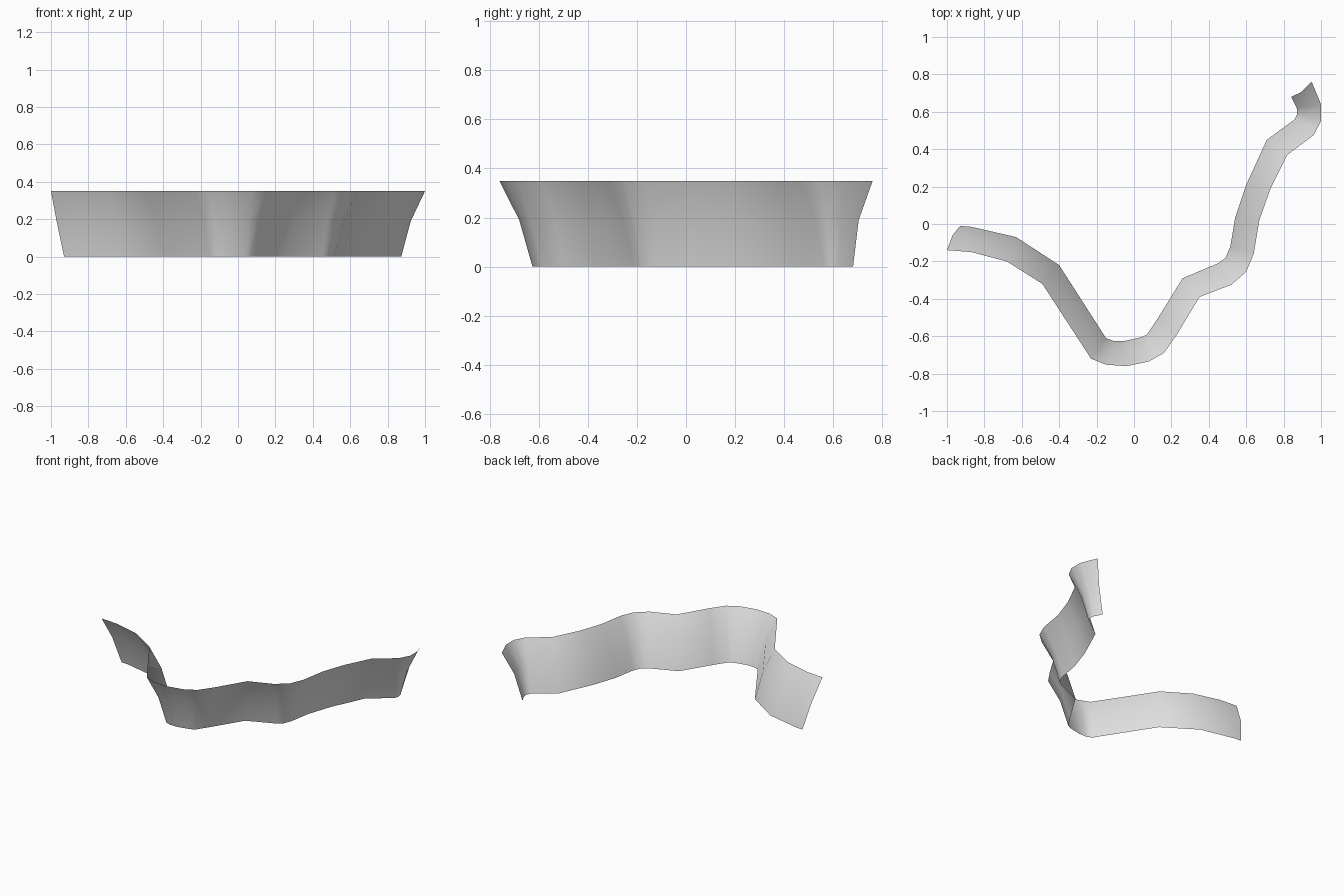
import bpy
import bmesh
import math

cube = bpy.data.objects.get("Cube")
if cube:
    bpy.data.objects.remove(cube, do_unlink=True)

HEIGHT, MID_HEIGHT, MID_FLARE = 0.35, 0.19, 0.4

# Plan curves of the ribbon wall, left end to right end: (x, y)
foot = [(-0.93, -0.01), (-0.87, -0.015), (-0.63, -0.07), (-0.40, -0.22),
        (-0.15, -0.61), (-0.11, -0.625), (-0.05, -0.625), (0.04, -0.605),
        (0.07, -0.59), (0.13, -0.50), (0.26, -0.29), (0.45, -0.21),
        (0.49, -0.18), (0.515, -0.12), (0.54, 0.03), (0.60, 0.21),
        (0.71, 0.45), (0.86, 0.56), (0.873, 0.59), (0.87, 0.62), (0.84, 0.68)]
rim = [(-1.0, -0.14), (-0.87, -0.15), (-0.68, -0.20), (-0.49, -0.32),
       (-0.23, -0.72), (-0.15, -0.752), (-0.04, -0.76), (0.08, -0.735),
       (0.16, -0.69), (0.23, -0.59), (0.35, -0.39), (0.52, -0.325),
       (0.60, -0.255), (0.64, -0.16), (0.67, 0.02), (0.73, 0.19),
       (0.82, 0.37), (0.96, 0.475), (1.0, 0.55), (1.0, 0.64), (0.95, 0.76)]

# The flare bends outward at mid height
middle = [tuple(a + (b - a) * MID_FLARE for a, b in zip(p, q))
          for p, q in zip(foot, rim)]
middle[0], middle[-1] = (-0.97, -0.06), (0.89, 0.703)

# Loft the three curves into one thin wall
bm = bmesh.new()
rows = [[bm.verts.new((x, y, z)) for x, y in curve]
        for curve, z in ((foot, 0), (middle, MID_HEIGHT), (rim, HEIGHT))]
for low, high in zip(rows, rows[1:]):
    for i in range(len(low) - 1):
        bm.faces.new((low[i], low[i + 1], high[i + 1], high[i]))
mesh = bpy.data.meshes.new("flared_wall")
bm.to_mesh(mesh)
bm.free()

# Plain grey finish
grey = bpy.data.materials.new("light_grey")
grey.use_nodes = True
colour = (0.8, 0.8, 0.8, 1)
grey.diffuse_color = colour
grey.node_tree.nodes["Principled BSDF"].inputs["Base Color"].default_value = colour
mesh.materials.append(grey)

wall = bpy.data.objects.new("flared_wall", mesh)
bpy.context.collection.objects.link(wall)
bpy.ops.object.select_all(action="DESELECT")
wall.select_set(True)
bpy.context.view_layer.objects.active = wall
bpy.ops.object.shade_smooth_by_angle(angle=math.radians(35))
